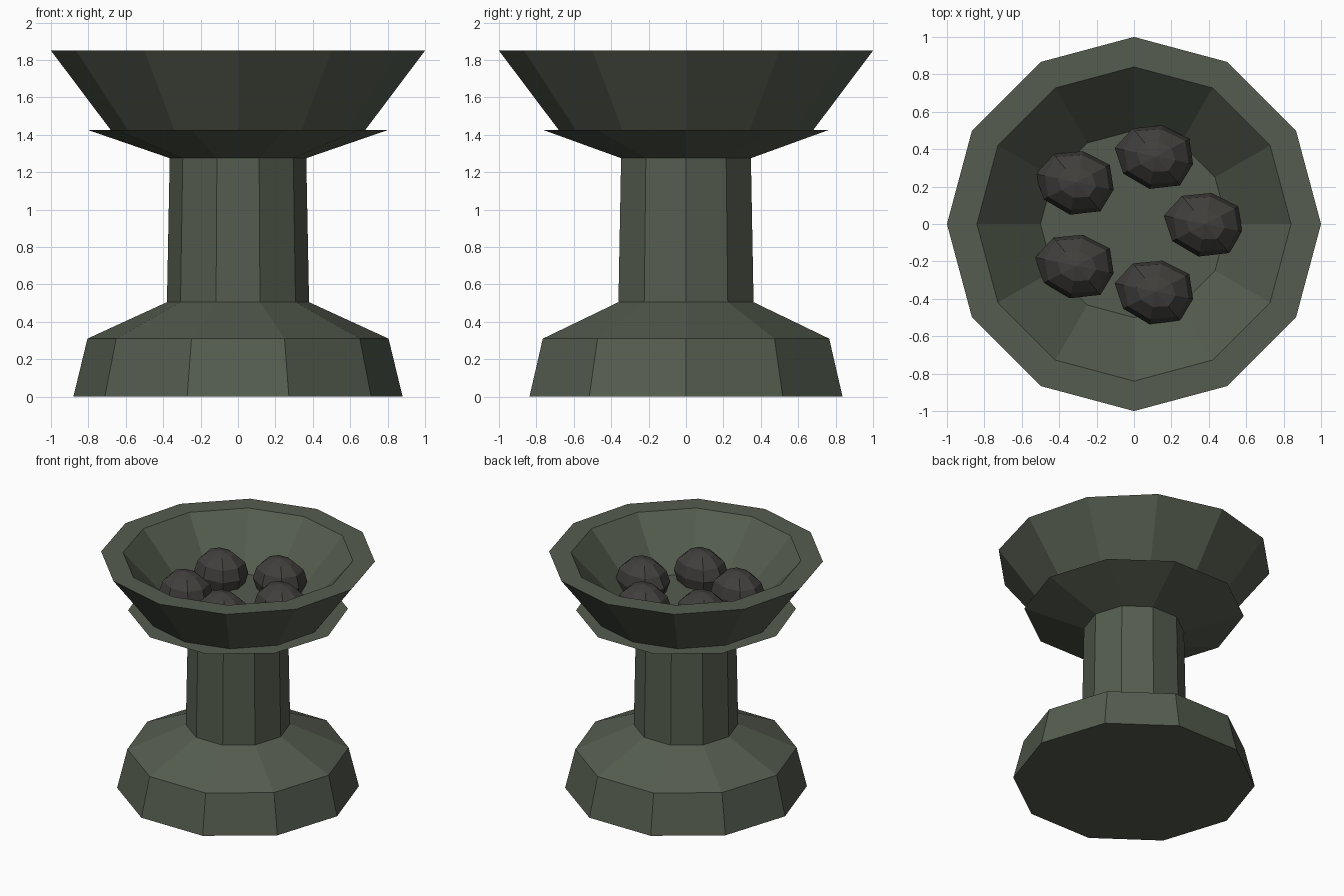
import bpy, bmesh, math, random
from mathutils import Vector

if "Cube" in bpy.data.objects:
    bpy.data.objects.remove(bpy.data.objects["Cube"])

random.seed(4)


def material(name, rgb):
    m = bpy.data.materials.new(name)
    m.diffuse_color = (*rgb, 1)
    m.use_nodes = True
    m.node_tree.nodes["Principled BSDF"].inputs["Base Color"].default_value = m.diffuse_color
    return m


def finish(bm, name, mat):
    bmesh.ops.recalc_face_normals(bm, faces=bm.faces)
    me = bpy.data.meshes.new(name)
    bm.to_mesh(me)
    bm.free()
    me.materials.append(mat)
    ob = bpy.data.objects.new(name, me)
    bpy.context.collection.objects.link(ob)
    return ob


def lathe(name, profile, sides, mat):
    """Faceted solid of revolution from (radius, z) points, capped at both ends."""
    bm = bmesh.new()
    rings = [[bm.verts.new((r * math.cos(math.tau * i / sides),
                            r * math.sin(math.tau * i / sides), z))
              for i in range(sides)] for r, z in profile]
    for a, b in zip(rings, rings[1:]):
        for i in range(sides):
            j = (i + 1) % sides
            bm.faces.new((a[i], a[j], b[j], b[i]))
    bm.faces.new(rings[0])
    bm.faces.new(rings[-1])
    return finish(bm, name, mat)


stone = material("green_stone", (0.09, 0.107, 0.077))
coal_mat = material("coal", (0.052, 0.05, 0.046))

# Ten-sided pedestal: foot, shaft and flared collar
lathe("pedestal", [(0.88, 0), (0.805, 0.31), (0.38, 0.505), (0.365, 1.275),
                   (0.80, 1.425)], 10, stone)

# Twelve-sided bowl: outer wall, flat rim, inner wall, floor
lathe("bowl", [(0.68, 1.425), (1.0, 1.85), (0.84, 1.85), (0.50, 1.48)], 12, stone)

# Five lumps of coal in a ring, one shared irregular shape
offsets = [random.uniform(0.94, 1.08) for _ in range(64)]
for k in range(5):
    a = math.tau * k / 5
    bm = bmesh.new()
    bmesh.ops.create_uvsphere(bm, u_segments=8, v_segments=6, radius=1)
    for v, f in zip(bm.verts, offsets):
        x, y, z = v.co
        v.co = Vector((x * 0.21 * f, y * 0.17 * f, z * 0.175))
    ob = finish(bm, f"coal_{k + 1}", coal_mat)
    ob.location = (0.38 * math.cos(a), 0.38 * math.sin(a), 1.56)
    ob.rotation_euler.z = -0.2
